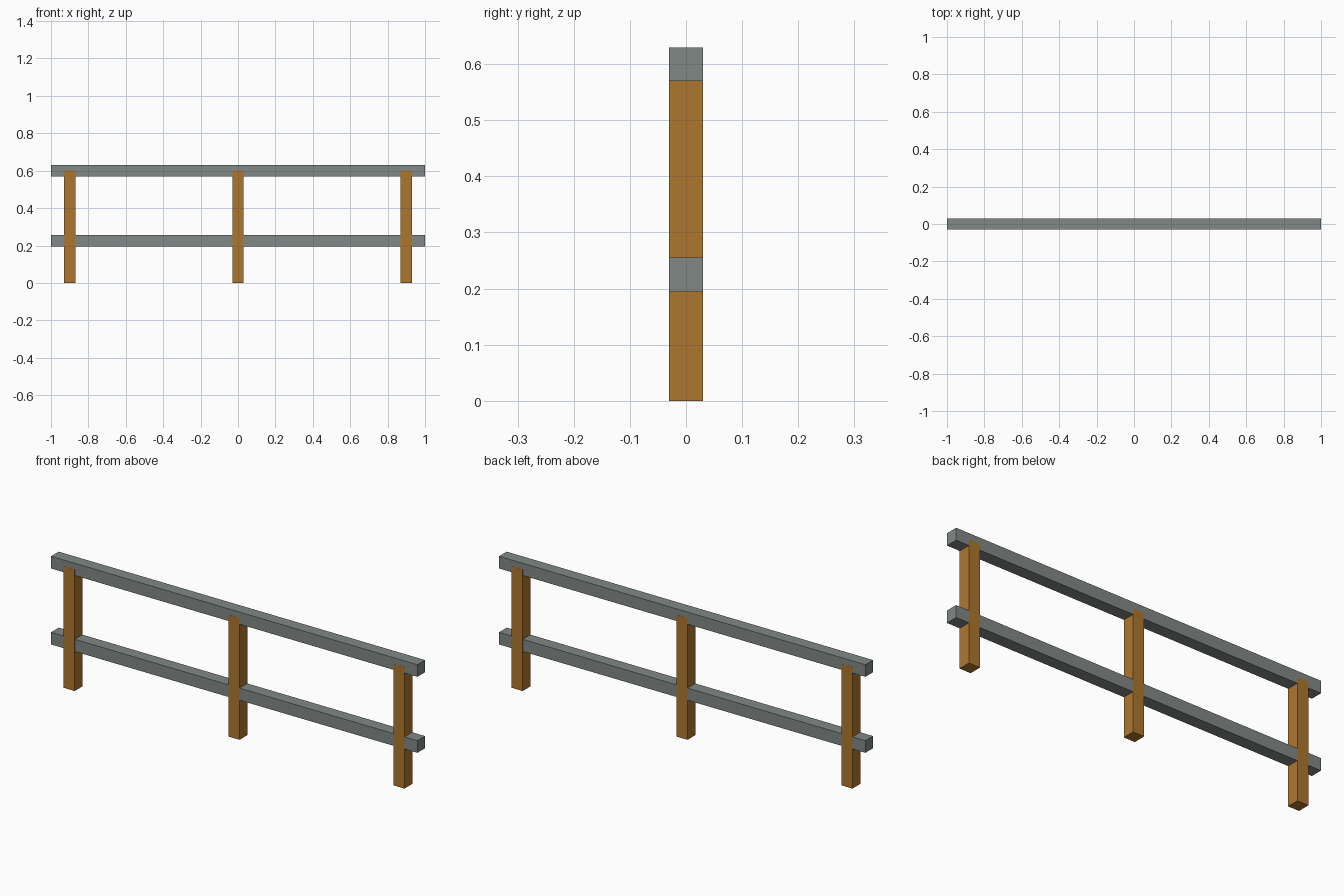
import bpy

if "Cube" in bpy.data.objects:
    bpy.data.objects.remove(bpy.data.objects["Cube"])


def material(name, rgb):
    m = bpy.data.materials.new(name)
    m.diffuse_color = (*rgb, 1.0)
    m.use_nodes = True
    m.node_tree.nodes["Principled BSDF"].inputs["Base Color"].default_value = m.diffuse_color
    return m


def box(name, center, size, mat):
    bpy.ops.mesh.primitive_cube_add(size=1, location=center)
    ob = bpy.context.object
    ob.name = name
    ob.scale = size
    bpy.ops.object.transform_apply(location=False, rotation=False, scale=True)
    ob.data.materials.append(mat)
    return ob


wood = material("brown wood", (0.42, 0.185, 0.028))
metal = material("grey rail", (0.22, 0.25, 0.24))

T = 0.06          # beam thickness
POST_TOP = 0.6

# Three upright posts, a hair proud of the rails so the faces do not flicker
for name, x in (("left_post", -0.9), ("middle_post", 0.0), ("right_post", 0.9)):
    box(name, (x, 0, POST_TOP / 2), (T, T + 0.001, POST_TOP), wood)

# Two full-length horizontal rails
for name, z in (("lower_rail", 0.225), ("top_rail", POST_TOP)):
    box(name, (0, 0, z), (2.0, T, T), metal)
